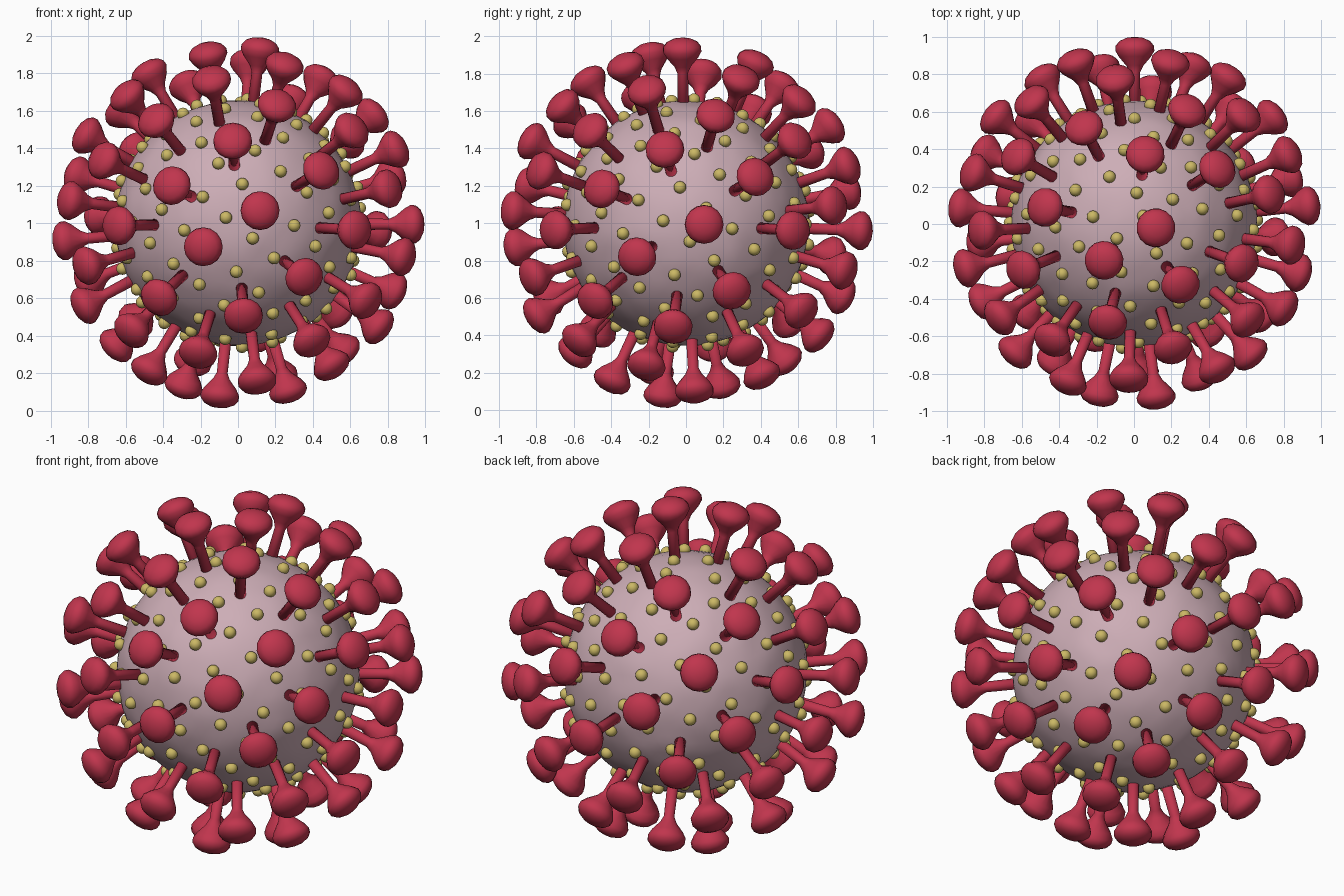
import bpy
import bmesh
import math
from mathutils import Vector, noise

CENTRE = Vector((0, 0, 1))
GOLDEN = math.pi * (3 - math.sqrt(5))

if "Cube" in bpy.data.objects:
    bpy.data.objects.remove(bpy.data.objects["Cube"], do_unlink=True)


def material(name, rgb):
    mat = bpy.data.materials.new(name)
    mat.use_nodes = True
    mat.diffuse_color = (*rgb, 1)
    mat.node_tree.nodes["Principled BSDF"].inputs["Base Color"].default_value = (*rgb, 1)
    return mat


def finish(bm, name, mat):
    """Turn a bmesh into a smooth shaded mesh with one material."""
    bmesh.ops.recalc_face_normals(bm, faces=bm.faces)
    for face in bm.faces:
        face.smooth = True
    mesh = bpy.data.meshes.new(name)
    bm.to_mesh(mesh)
    bm.free()
    mesh.materials.append(mat)
    return mesh


def place(mesh, name, location, direction=None):
    obj = bpy.data.objects.new(name, mesh)
    bpy.context.collection.objects.link(obj)
    obj.location = location
    if direction:
        obj.rotation_mode = "QUATERNION"
        obj.rotation_quaternion = direction.to_track_quat("Z", "Y")
    return obj


def ball(radius, subdivisions):
    bm = bmesh.new()
    bmesh.ops.create_icosphere(bm, subdivisions=subdivisions, radius=radius)
    return bm


def lathe(profile, sides):
    """Revolve (radius, height) points about z."""
    bm = bmesh.new()
    verts = [bm.verts.new((r, 0, h)) for r, h in profile]
    edges = [bm.edges.new(pair) for pair in zip(verts, verts[1:])]
    bmesh.ops.spin(bm, geom=verts + edges, cent=(0, 0, 0), axis=(0, 0, 1),
                   angle=math.tau, steps=sides, use_duplicate=False)
    bmesh.ops.remove_doubles(bm, verts=bm.verts, dist=0.0005)
    return bm


def spiral_direction(index, count):
    """Even spread of directions over a sphere."""
    z = 1 - (2 * index + 1) / count
    ring = math.sqrt(1 - z * z)
    angle = -GOLDEN * index
    return Vector((ring * math.cos(angle), ring * math.sin(angle), z))


crimson = material("crimson", (0.53, 0.036, 0.075))
pink = material("dusty_pink", (0.61, 0.42, 0.47))
gold = material("soft_gold", (0.60, 0.48, 0.13))

# Slightly lumpy core
core = ball(0.655, 5)
for vert in core.verts:
    vert.co *= 1 + 0.009 * noise.noise(vert.co * 8)
place(finish(core, "core", pink), "core", CENTRE)

# Club-headed spikes, with small irregular leans in hundredths
LEANS = {
    0: (-4, -2, 0), 1: (4, -1, 0), 2: (3, 3, 0), 4: (-3, 1, 0), 5: (3, 3, 0),
    19: (1, 0, 3), 21: (0, 0, 4), 26: (0, -1, 2), 29: (0, -3, 4), 32: (-4, 0, 0),
    34: (0, 2, -2), 37: (0, -1, 3), 39: (0, 1, 8), 40: (-2, 0, 2), 42: (0, -2, 2),
    45: (2, 0, -1), 47: (0, -1, -3), 48: (1, 0, -4), 55: (0, -3, -1), 61: (-2, 0, 3),
}
SPIKE_PROFILE = [(0, 0.6), (0.031, 0.6), (0.029, 0.81), (0.045, 0.845), (0.085, 0.892),
                 (0.104, 0.925), (0.102, 0.952), (0.082, 0.977), (0.045, 0.994), (0, 1)]
spike_mesh = finish(lathe(SPIKE_PROFILE, 16), "spike", crimson)
spikes = []
for i in range(70):
    lean = Vector(LEANS.get(i, (0, 0, 0))) / 92
    direction = (spiral_direction(i, 70) + lean).normalized()
    spikes.append(direction)
    place(spike_mesh, f"spike_{i + 1}", CENTRE, direction)

# Small beads half sunk in the core, kept clear of the spike stems
bead_mesh = finish(ball(0.033, 3), "bead", gold)
for i in range(156):
    direction = spiral_direction(i, 156)
    nearest = min(spikes, key=lambda s: (s - direction).length)
    gap = direction - nearest
    if gap.length < 0.1:
        direction = (nearest + gap.normalized() * 0.1).normalized()
    place(bead_mesh, f"bead_{i + 1}", CENTRE + direction * 0.664)
